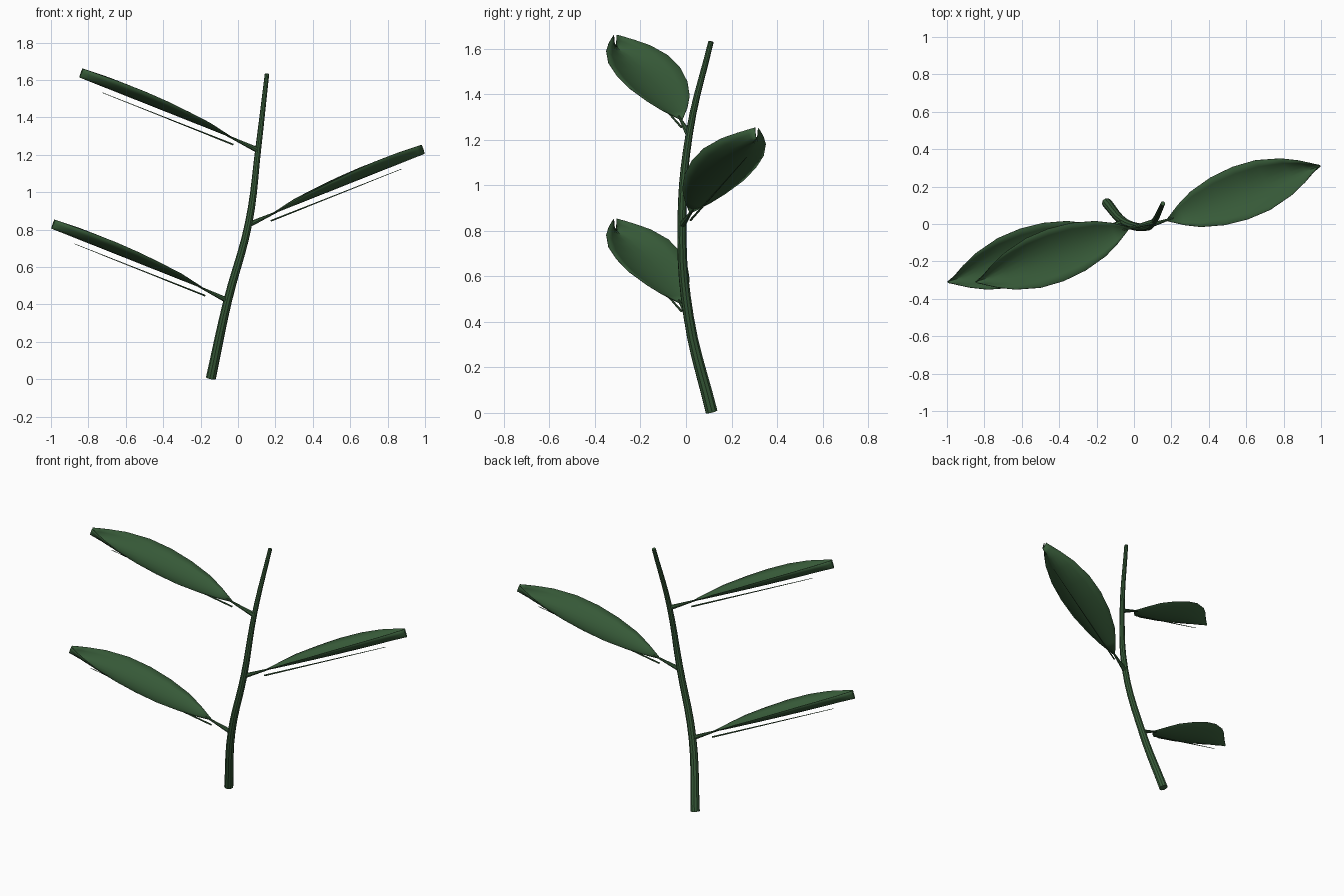
import bpy
import bmesh
from mathutils import Vector

cube = bpy.data.objects.get("Cube")
if cube:
    bpy.data.objects.remove(cube, do_unlink=True)

green = bpy.data.materials.new("leaf_green")
green.use_nodes = True
colour = (0.04, 0.108, 0.042, 1)
green.diffuse_color = colour
bsdf = green.node_tree.nodes["Principled BSDF"]
bsdf.inputs["Base Color"].default_value = colour
bsdf.inputs["Roughness"].default_value = 0.8


def select_only(obj):
    bpy.ops.object.select_all(action="DESELECT")
    obj.select_set(True)
    bpy.context.view_layer.objects.active = obj


def tube(name, points, radii, ring=2):
    """Tapered round stalk through the given points."""
    curve = bpy.data.curves.new(name, "CURVE")
    curve.dimensions = "3D"
    curve.bevel_depth = 1
    curve.bevel_resolution = ring
    curve.resolution_u = 5
    curve.use_fill_caps = True
    spline = curve.splines.new("BEZIER")
    spline.bezier_points.add(len(points) - 1)
    for bp, co, r in zip(spline.bezier_points, points, radii):
        bp.co, bp.radius = co, r
        bp.handle_left_type = bp.handle_right_type = "AUTO"
    curve.materials.append(green)
    obj = bpy.data.objects.new(name, curve)
    bpy.context.collection.objects.link(obj)
    select_only(obj)
    bpy.ops.object.convert(target="MESH")
    bpy.ops.object.shade_smooth_by_angle()
    return bpy.context.object


# Blade profile: (position along midrib, half width, rim height)
BLADE = [(0, .004, 0), (.1, .057, .015), (.2, .098, .03), (.35, .133, .042),
         (.5, .146, .052), (.65, .138, .057), (.8, .102, .056),
         (.9, .06, .052), (.96, .028, .05), (1, .006, .048)]
LENGTH = 0.93
ACROSS = 8


def leaf(name, joint, base, side):
    """Cupped blade, petiole and loose midrib; side is +1 or -1."""
    joint, base = Vector(joint), Vector(base)
    rise = Vector((.93 * side, 0, .369))
    depth = Vector((0, side, 0))
    normal = Vector((-.369 * side, 0, .93))
    along = rise * .95 + depth * .312
    across = depth * .95 - rise * .312

    bm = bmesh.new()
    rows = []
    for t, width, rim in BLADE:
        row = []
        for i in range(ACROSS + 1):
            s = 2 * i / ACROSS - 1
            row.append(bm.verts.new(base + along * (t * LENGTH)
                                    + across * (s * width) + normal * (rim * s * s)))
        rows.append(row)
    for a, b in zip(rows, rows[1:]):
        for i in range(ACROSS):
            bm.faces.new((a[i], b[i], b[i + 1], a[i + 1]))
    mesh = bpy.data.meshes.new(name)
    bm.to_mesh(mesh)
    bm.free()
    mesh.materials.append(green)
    obj = bpy.data.objects.new(name, mesh)
    bpy.context.collection.objects.link(obj)
    shell = obj.modifiers.new("thickness", "SOLIDIFY")
    shell.thickness = 0.003
    select_only(obj)
    bpy.ops.object.shade_smooth_by_angle()

    tube(name + "_petiole", [joint, base + along * .04], [.015, .004])
    start = base - normal * .033 - rise * .012
    tube(name + "_midrib", [start, start + along * .4, start + along * .79],
         [.005, .003, .0015], 1)


# Main stem, bowed and tapering upward
tube("stem",
     [(-.145, .112, .006), (-.055, .012, .42), (.058, -.018, .84),
      (.108, .015, 1.23), (.155, .11, 1.632)],
     [.027, .023, .02, .016, .012], 3)

# Alternating leaves
leaf("lower_leaf", (-.055, .01, .42), (-.175, -.02, .482), -1)
leaf("middle_leaf", (.055, -.018, .825), (.175, .02, .882), 1)
leaf("upper_leaf", (.105, .012, 1.225), (-.025, -.02, 1.29), -1)
